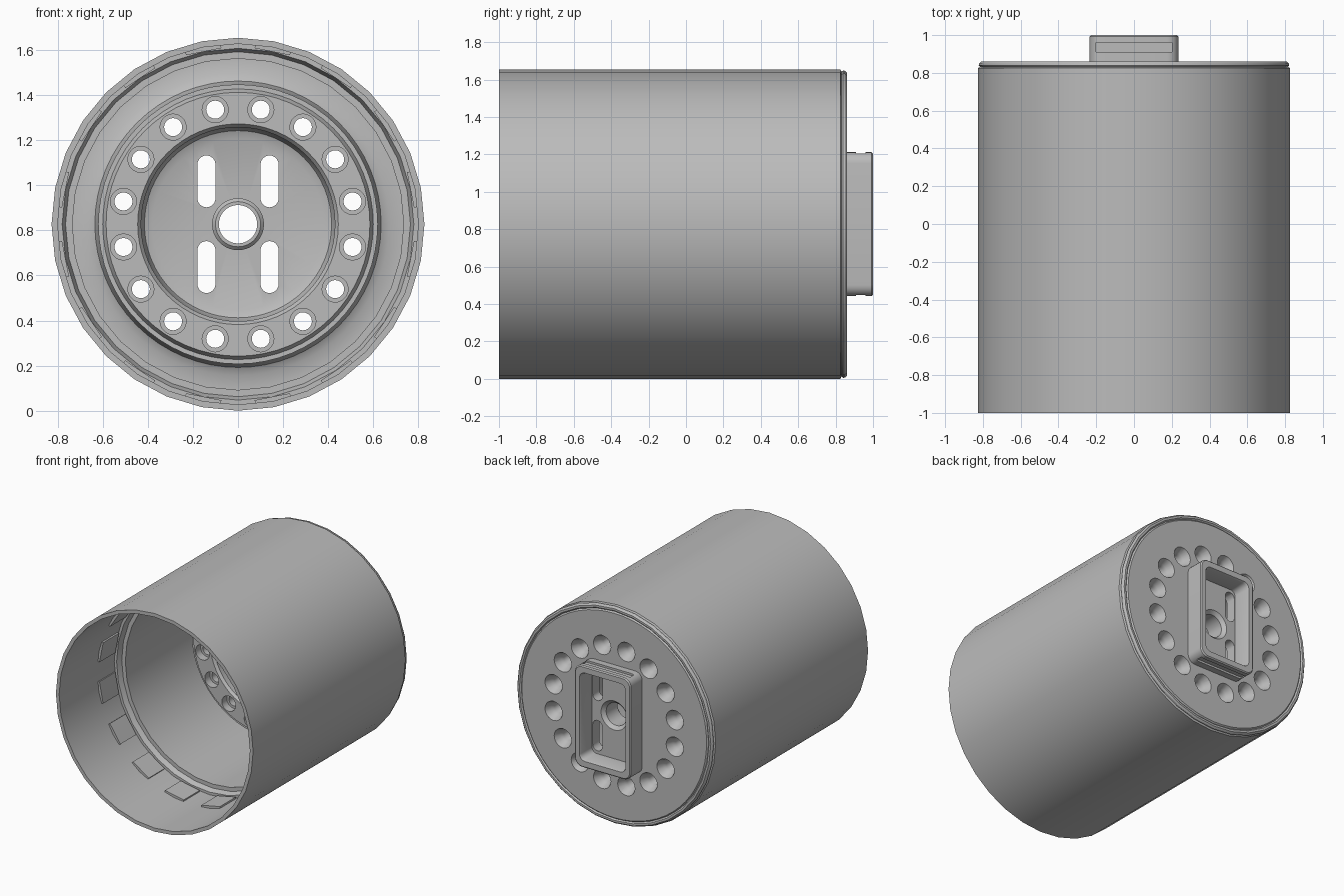
import bpy, bmesh, math
from mathutils import Matrix, Vector

cube = bpy.data.objects.get("Cube")
if cube:
    bpy.data.objects.remove(cube, do_unlink=True)

AXIS_Z = 0.827
TAU = 2 * math.pi

grey = bpy.data.materials.new("matte_grey")
grey.use_nodes = True
tone = (0.5, 0.5, 0.5, 1)
grey.diffuse_color = tone
grey.node_tree.nodes["Principled BSDF"].inputs["Base Color"].default_value = tone


def finish(bm, name, angle=32):
    bmesh.ops.remove_doubles(bm, verts=bm.verts, dist=1e-5)
    bmesh.ops.recalc_face_normals(bm, faces=bm.faces)
    mesh = bpy.data.meshes.new(name)
    bm.to_mesh(mesh)
    bm.free()
    mesh.materials.append(grey)
    obj = bpy.data.objects.new(name, mesh)
    obj.location.z = AXIS_Z
    bpy.context.collection.objects.link(obj)
    smooth(obj, angle)
    return obj


def smooth(obj, angle=32):
    bpy.ops.object.select_all(action="DESELECT")
    obj.select_set(True)
    bpy.context.view_layer.objects.active = obj
    bpy.ops.object.shade_smooth_by_angle(angle=math.radians(angle))


def bridge(bm, rings, closed):
    """Join successive vertex rings with quads."""
    count = len(rings[0])
    for i in range(len(rings) if closed else len(rings) - 1):
        a, b = rings[i], rings[(i + 1) % len(rings)]
        for j in range(count):
            k = (j + 1) % count
            bm.faces.new((a[j], a[k], b[k], b[j]))


def lathe(bm, profile, sides, cx=0, cz=0):
    """Turn a closed (radius, y) profile around an axis along y."""
    rings = [[bm.verts.new((cx + r * math.cos(TAU * j / sides), y,
                            cz + r * math.sin(TAU * j / sides)))
              for j in range(sides)] for r, y in profile]
    bridge(bm, rings, True)


def rounded(bm, hx, hz, rad, y, cx=0, cz=0, steps=6):
    """Rounded rectangle of vertices at depth y."""
    ring = []
    for q, (sx, sz) in enumerate(((1, 1), (-1, 1), (-1, -1), (1, -1))):
        for s in range(steps + 1):
            a = (q + s / steps) * math.pi / 2
            ring.append(bm.verts.new((cx + sx * (hx - rad) + rad * math.cos(a), y,
                                      cz + sz * (hz - rad) + rad * math.sin(a))))
    return ring


def box(bm, size, centre, turn=0):
    place = Matrix.Rotation(turn, 4, "Y") @ Matrix.Translation(centre)
    bmesh.ops.create_cube(bm, size=1, matrix=place @ Matrix.Diagonal((*size, 1)))


def cut(obj, bm):
    cutter = finish(bm, "cutter")
    cutter.hide_render = True
    mod = obj.modifiers.new("cut", "BOOLEAN")
    mod.object = cutter
    mod.operation = "DIFFERENCE"
    mod.solver = "EXACT"
    bpy.ops.object.select_all(action="DESELECT")
    obj.select_set(True)
    bpy.context.view_layer.objects.active = obj
    # keep the cut first in the stack, ahead of any smoothing
    bpy.ops.object.modifier_move_to_index(modifier="cut", index=0)
    bpy.ops.object.modifier_apply(modifier="cut")
    bpy.data.objects.remove(cutter, do_unlink=True)
    smooth(obj)


# Outer tube with an inner shelf and a rounded rear lip
bm = bmesh.new()
lathe(bm, [(0.827, -1), (0.827, 0.825), (0.815, 0.832), (0.822, 0.84), (0.82, 0.85),
           (0.81, 0.86), (0.795, 0.86), (0.785, 0.85), (0.735, 0.85), (0.735, -0.3),
           (0.765, -0.3), (0.78, -0.34), (0.8, -0.34), (0.8, -1)], 32)
finish(bm, "outer_tube")

# Shallow pads inside the tube, in front of the shelf
bm = bmesh.new()
for i in range(16):
    box(bm, (0.02, 0.19, 0.16), Vector((0.79, -0.45, 0)), TAU * (i + 0.5) / 16)
finish(bm, "inner_pads")

# End plate with raised bolt ring, central recess and collar
bm = bmesh.new()
lathe(bm, [(0.085, 0.7), (0.1, 0.7), (0.115, 0.715), (0.115, 0.78), (0.38, 0.78),
           (0.415, 0.765), (0.43, 0.73), (0.43, 0.32), (0.445, 0.3), (0.585, 0.3),
           (0.6, 0.33), (0.62, 0.33), (0.62, 0.68), (0.635, 0.73), (0.67, 0.75),
           (0.74, 0.75), (0.74, 0.85), (0.785, 0.85), (0.775, 0.86), (0.11, 0.86),
           (0.085, 0.835)], 64)
plate = finish(bm, "end_plate")

# Bolt holes, counterbored in front and countersunk behind, and four slots
bm = bmesh.new()
for i in range(16):
    a = TAU * (i + 0.5) / 16
    lathe(bm, [(0, 0.2), (0.058, 0.2), (0.058, 0.36), (0.04, 0.36), (0.04, 0.79),
               (0.05, 0.81), (0.075, 0.865), (0.075, 0.95), (0, 0.95)],
          20, 0.518 * math.cos(a), 0.518 * math.sin(a))
for sx in (-1, 1):
    for sz in (-1, 1):
        ends = [rounded(bm, 0.04, 0.115, 0.04, y, sx * 0.14, sz * 0.19) for y in (0.65, 0.95)]
        bridge(bm, ends, False)
        for ring in ends:
            bm.faces.new(ring)
cut(plate, bm)

# Rectangular rear socket, a rounded frame with a stepped opening
bm = bmesh.new()
sections = [(0.235, 0.385, 0.06, 0.85), (0.235, 0.385, 0.06, 0.992),
            (0.227, 0.377, 0.055, 1), (0.193, 0.335, 0.045, 1),
            (0.186, 0.328, 0.04, 0.985), (0.186, 0.328, 0.04, 0.85)]
bridge(bm, [rounded(bm, *s) for s in sections], True)
socket = finish(bm, "rear_socket")

# Grooves across the socket's top and bottom
bm = bmesh.new()
for sz in (-1, 1):
    box(bm, (0.4, 0.05, 0.04), Vector((0, 0.935, sz * 0.39)))
cut(socket, bm)
